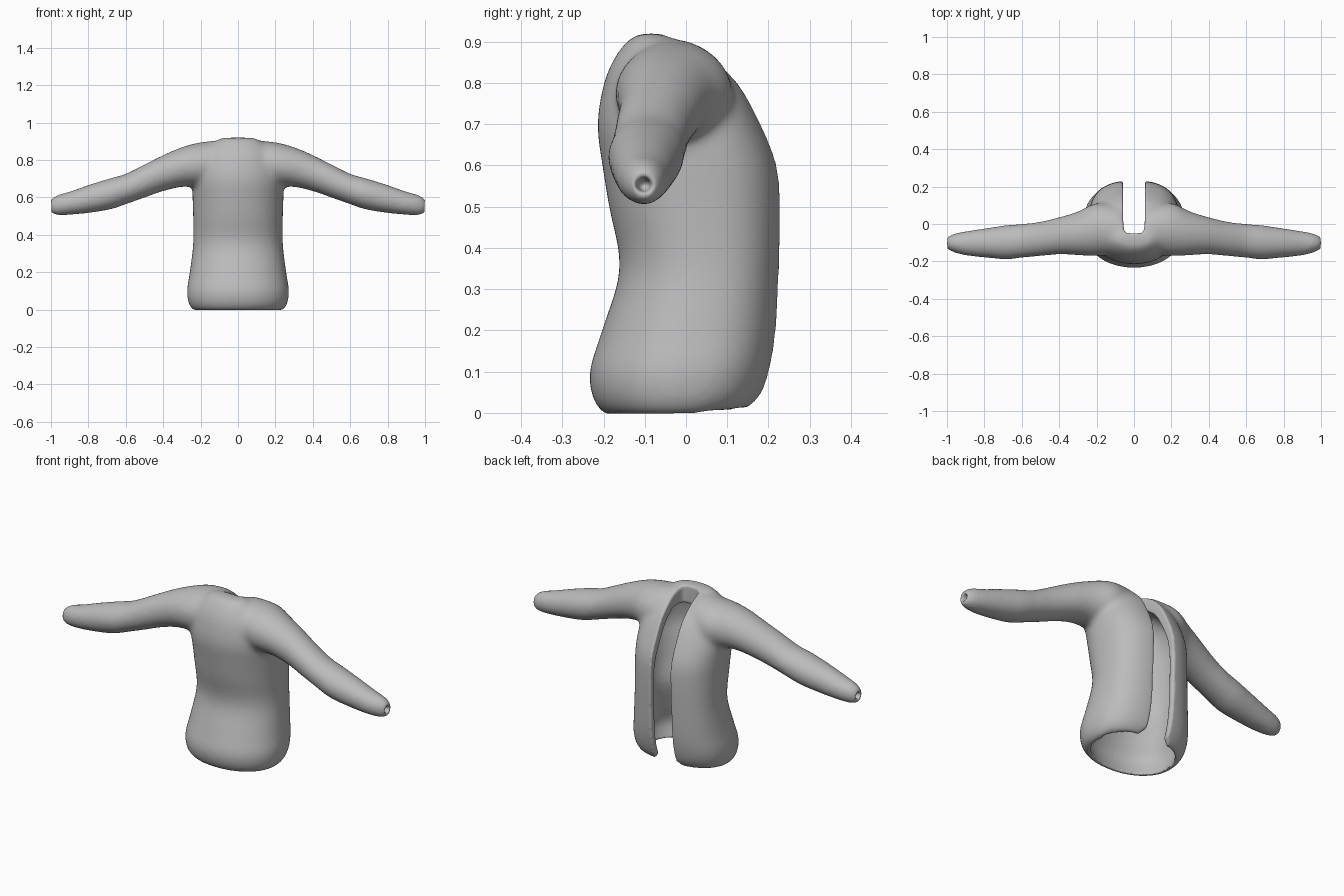
import bpy, bmesh, math
from mathutils import Vector

cube = bpy.data.objects.get("Cube")
if cube:
    bpy.data.objects.remove(cube, do_unlink=True)

cloth = bpy.data.materials.new("grey cloth")
cloth.use_nodes = True
grey = (0.5, 0.5, 0.5, 1)
cloth.diffuse_color = grey
cloth.node_tree.nodes["Principled BSDF"].inputs["Base Color"].default_value = grey


def refine(rows, steps=4):
    """Smooth a table of sections with a Catmull-Rom curve."""
    pts = [Vector(r) for r in rows]
    last = len(pts) - 1
    out = []
    for i in range(last):
        a, b, c, d = pts[max(i - 1, 0)], pts[i], pts[i + 1], pts[min(i + 2, last)]
        for k in range(steps):
            t = k / steps
            out.append((b * 2 + (c - a) * t + (a * 2 - b * 5 + c * 4 - d) * t**2
                        + (b * 3 - a - c * 3 + d) * t**3) / 2)
    return out + [pts[last]]


def loft(name, sections, place, low_power, high_power, sides=48):
    """Closed skin through sections (station, low u, high u, low v, high v)."""
    bm = bmesh.new()
    rings = []
    for s, u0, u1, v0, v1 in sections:
        ring = []
        for k in range(sides):
            a = math.tau * k / sides
            c, d = math.cos(a), math.sin(a)
            e = 2 / (low_power if d < 0 else high_power)
            u = (u0 + u1) / 2 + (u1 - u0) / 2 * math.copysign(abs(c) ** e, c)
            v = (v0 + v1) / 2 + (v1 - v0) / 2 * math.copysign(abs(d) ** e, d)
            ring.append(bm.verts.new(place(s, u, v)))
        rings.append(ring)
    for lower, upper in zip(rings, rings[1:]):
        for k in range(sides):
            j = (k + 1) % sides
            bm.faces.new((lower[k], lower[j], upper[j], upper[k]))
    bm.faces.new(rings[0])
    bm.faces.new(rings[-1])
    bmesh.ops.recalc_face_normals(bm, faces=bm.faces)
    mesh = bpy.data.meshes.new(name)
    bm.to_mesh(mesh)
    bm.free()
    mesh.materials.append(cloth)
    obj = bpy.data.objects.new(name, mesh)
    bpy.context.collection.objects.link(obj)
    return obj


def upright(s, u, v):
    """Stations go up; the hem rises slightly towards the back."""
    return (u, v, s + max(0, v) * .12 * max(0, 1 - abs(s) * 5))


def sideways(side):
    return lambda s, u, v: (side * s, u, v)


def combine(target, other, operation):
    mod = target.modifiers.new(other.name, "BOOLEAN")
    mod.operation = operation
    mod.solver = "EXACT"
    mod.object = other
    helpers.append(other)


def soften(target, voxel, repeats):
    mod = target.modifiers.new("even skin", "REMESH")
    mod.mode = "VOXEL"
    mod.voxel_size = voxel
    mod.use_smooth_shade = True
    mod = target.modifiers.new("soften", "SMOOTH")
    mod.factor = 0.5
    mod.iterations = repeats


helpers = []
hands = ((1, "left"), (-1, "right"))

# Torso: height, front, back, half width
torso = [(-.006, -.195, .16, .238), (.03, -.224, .187, .263), (.1, -.234, .207, .273),
         (.2, -.204, .221, .258), (.35, -.161, .229, .24), (.5, -.187, .232, .24),
         (.6, -.203, .223, .243), (.7, -.215, .184, .242), (.8, -.199, .128, .218),
         (.86, -.174, .062, .175), (.9, -.144, -.005, .125), (.92, -.115, -.06, .085)]
outer = refine([(z, -w, w, f, b) for z, f, b, w in torso])
shirt = loft("shirt", outer, upright, 2.1, 2.6)

# Sleeves: distance out, front, back, bottom, top
swell = .007
sleeve = [(.08, -.15, .09, .66, .9), (.2, -.165, .105, .662, .888), (.3, -.16, .06, .663, .862),
          (.4, -.156, .03, .64, .82), (.5, -.165, .006, .605, .77), (.6, -.174, -.006, .57, .72),
          (.68, -.183, -.012, .543, .697), (.8, -.173, -.03, .523, .66),
          (.9, -.162, -.045, .513, .625), (.96, -.147, -.057, .511, .609),
          (.99, -.133, -.07, .516, .594), (1.006, -.123, -.08, .527, .582)]
grown = [(x, f - swell, b + swell, lo - swell, hi + swell) for x, f, b, lo, hi in sleeve]
for side, word in hands:
    arm = loft(word + "_sleeve", refine(grown), sideways(side), 2, 2)
    combine(shirt, arm, "UNION")
soften(shirt, .011, 18)

# Hollow inside, open at the hem
wall = .037
inside = [(z * .95, -w + wall, w - wall, f + wall, b - wall) for z, f, b, w in torso[:-2]]
inside[0] = (-.05, -.2, .2, -.16, .13)
combine(shirt, loft("hollow", refine(inside), upright, 2.1, 2.6), "DIFFERENCE")

# Slit down the back, up to the neck, flaring at the hem
slit = [(-.1, -.12, .12, -.05, .5), (.01, -.08, .08, -.05, .5), (.06, -.064, .064, -.05, .5),
        (.5, -.06, .06, -.05, .5), (1, -.058, .058, -.05, .5)]
combine(shirt, loft("back_slit", refine(slit), sideways_up := upright, 8, 8), "DIFFERENCE")

# Cuff holes
hole = [(.95, -.115, -.089, .541, .565), (1.03, -.128, -.076, .527, .579)]
for side, word in hands:
    cutter = loft(word + "_cuff_hole", hole, sideways(side), 2, 2)
    combine(shirt, cutter, "DIFFERENCE")
soften(shirt, .0075, 6)

# Bake the stack, then drop the helper solids
graph = bpy.context.evaluated_depsgraph_get()
baked = bpy.data.meshes.new_from_object(shirt.evaluated_get(graph))
shirt.modifiers.clear()
shirt.data = baked
if not baked.materials:
    baked.materials.append(cloth)
for poly in baked.polygons:
    poly.material_index = 0
    poly.use_smooth = True
for helper in helpers:
    bpy.data.objects.remove(helper, do_unlink=True)
